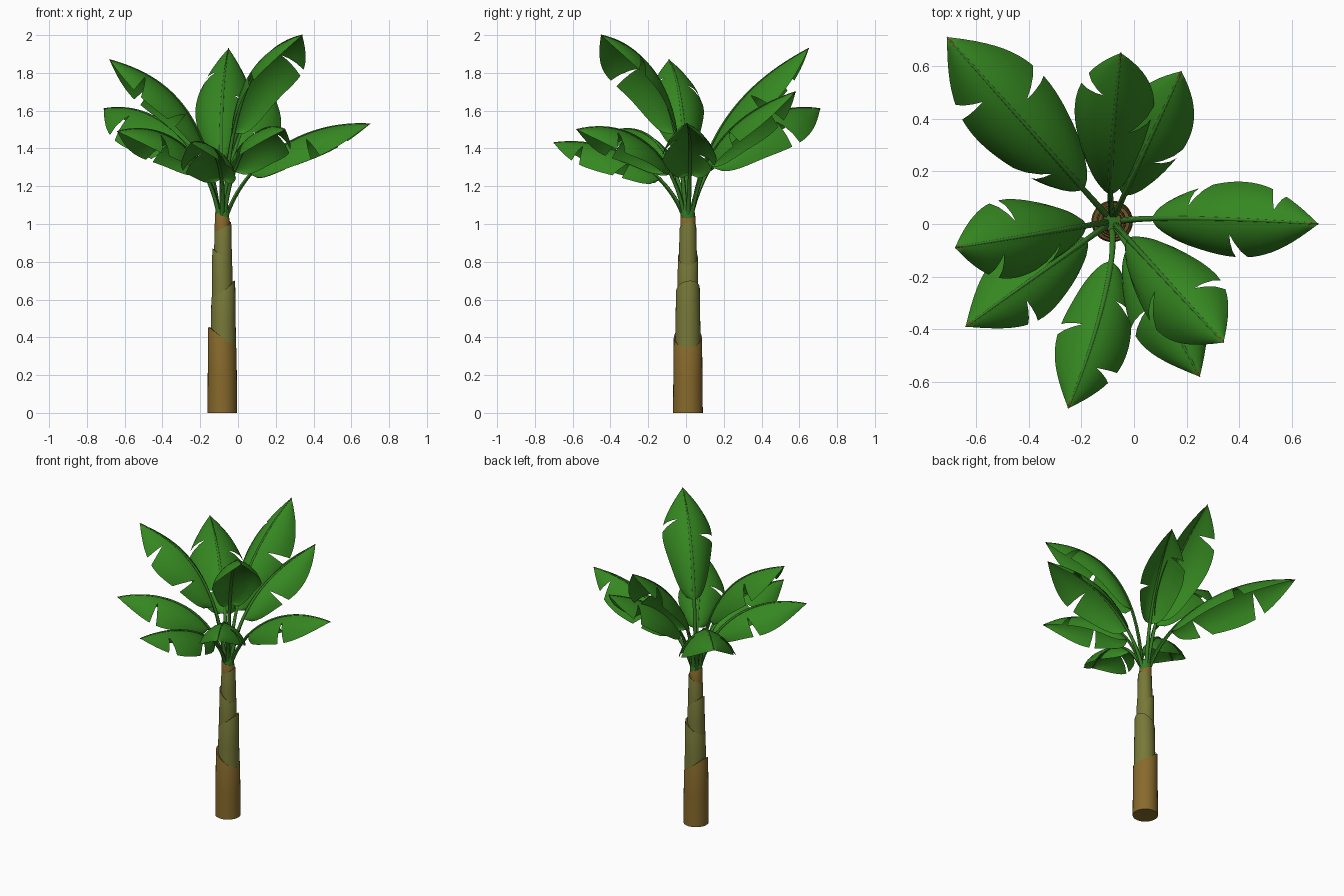
import bpy, bmesh, math
from mathutils import Vector

if "Cube" in bpy.data.objects:
    bpy.data.objects.remove(bpy.data.objects["Cube"])

def mat(name, rgb):
    m = bpy.data.materials.new(name)
    m.diffuse_color = (*rgb, 1)
    m.use_nodes = True
    m.node_tree.nodes["Principled BSDF"].inputs["Base Color"].default_value = m.diffuse_color
    return m

LEAF = mat("leaf_green", (0.036, 0.245, 0.015))
STEM = mat("stem_green", (0.036, 0.20, 0.018))
OLIVE = mat("olive_sheath", (0.185, 0.19, 0.04))
BROWN = mat("dry_brown_sheath", (0.245, 0.143, 0.025))
RIM = mat("sheath_rim_brown", (0.2, 0.10, 0.03))
CX, CY = -0.083, 0.01

def finish(bm, name, mats, smooth=40):
    bmesh.ops.remove_doubles(bm, verts=bm.verts, dist=0.0002)
    me = bpy.data.meshes.new(name)
    bm.to_mesh(me)
    bm.free()
    for m in mats:
        me.materials.append(m)
    ob = bpy.data.objects.new(name, me)
    bpy.context.collection.objects.link(ob)
    bpy.context.view_layer.objects.active = ob
    ob.select_set(True)
    bpy.ops.object.shade_smooth_by_angle(angle=math.radians(smooth))
    ob.select_set(False)
    return ob

def skin(bm, rings):
    """Join rings of vertices into a closed tube; returns faces ring by ring."""
    out = []
    n = len(rings[0])
    for a, b in zip(rings, rings[1:]):
        out.append([bm.faces.new((a[i], a[(i + 1) % n], b[(i + 1) % n], b[i])) for i in range(n)])
    bm.faces.new(rings[0][::-1])
    bm.faces.new(rings[-1])
    return out

# ---- trunk: nested sheaths with slanted tops
def sheath(name, x, z0, r0, z1, r1, slant, phi, m, n=28):
    bm = bmesh.new()
    rings = []
    for f, k in ((0, 1), (0.5, 1), (0.985, 1), (1, 0.98), (0.99, 0.8)):
        ring = []
        for i in range(n):
            a = 2 * math.pi * i / n
            r = (r0 + (r1 - r0) * f) * k
            top = z1 + slant * math.cos(a - phi)
            ring.append(bm.verts.new((x + r * math.cos(a), CY + r * math.sin(a), z0 + (top - z0) * f)))
        rings.append(ring)
    for f in skin(bm, rings)[3]:
        f.material_index = 1
    finish(bm, name, [m, RIM])

sheath("trunk_base_sheath", -0.083, 0.0, 0.079, 0.40, 0.075, 0.055, math.pi, BROWN)
sheath("trunk_sheath_2", -0.078, 0.30, 0.068, 0.655, 0.063, 0.045, 0.2, OLIVE)
sheath("trunk_sheath_3", -0.083, 0.55, 0.056, 0.825, 0.053, 0.045, math.pi, OLIVE)
sheath("trunk_sheath_4", -0.080, 0.72, 0.050, 0.985, 0.044, 0.025, 0.3, OLIVE)
sheath("trunk_top_sheath", -0.083, 0.90, 0.042, 1.045, 0.039, 0.015, math.pi, BROWN)
sheath("trunk_core", -0.083, 0.98, 0.037, 1.09, 0.036, 0.01, 1.0, STEM)

# ---- leaves
def bez(p, t):
    u = 1 - t
    return p[0] * u**3 + p[1] * 3 * u * u * t + p[2] * 3 * u * t * t + p[3] * t**3

def frame(p, t):
    d = (bez(p, min(t + 0.01, 1)) - bez(p, max(t - 0.01, 0))).normalized()
    flat = Vector((p[3].x - p[0].x, p[3].y - p[0].y, 0)).normalized()
    left = Vector((-flat.y, flat.x, 0))
    left = (left - d * left.dot(d)).normalized()
    return left, d.cross(left)

def rib(name, p):
    bm = bmesh.new()
    rings = []
    for k in range(25):
        t = k / 24
        l, n = frame(p, t)
        r = 0.010 * (1 - t) + 0.003
        c = bez(p, t)
        rings.append([bm.verts.new(c + r * (l * math.cos(a) + n * math.sin(a)))
                      for a in [math.pi * i / 3 for i in range(6)]])
    for f in skin(bm, rings)[-1]:
        f.material_index = 1          # dried tip
    finish(bm, name, [STEM, RIM], 60)

A0, A1 = math.radians(14), math.radians(58)   # droop angle at rib, added towards the edge
def blade_point(p, start, width, side, v, s):
    w = width * max(v, 0) ** 0.35 * (1 - v**3.5) / 0.715
    vv = min(1, v + 0.05 * s * (1 - v) * min(1, v * 4))   # veins sweep forward
    t = start + (1 - start) * vv
    l, n = frame(p, t)
    out = (math.sin(A0 + A1 * s) - math.sin(A0)) / A1
    down = (math.cos(A0) - math.cos(A0 + A1 * s)) / A1
    return bez(p, t) + l * side * out * w - n * down * w

def blade(name, p, start, width, tears):
    bm = bmesh.new()
    S = [0, 0.15, 0.3, 0.5, 0.75, 1.0]
    for side, cut in zip((1, -1), tears):
        cuts = [(0, 0)] + [(c, 0.045) for c in cut] + [(1, 0)]
        # each strip between two tears is its own grid, joined near the rib
        for (c0, g0), (c1, g1) in zip(cuts, cuts[1:]):
            rows = max(5, int((c1 - c0) * 22))
            grid = []
            for i in range(rows + 1):
                f = (i / rows) ** (1.6 if c0 == 0 else 1)   # finer rows at the round base
                row = []
                for s in S:
                    gap = max(0, (s - 0.3) / 0.7)
                    lo, hi = c0 + g0 * gap, c1 - g1 * gap
                    row.append(bm.verts.new(blade_point(p, start, width, side, lo + (hi - lo) * f, s)))
                grid.append(row)
            for a, b in zip(grid, grid[1:]):
                for j in range(len(S) - 1):
                    q = (a[j], b[j], b[j + 1], a[j + 1])
                    bm.faces.new(q if side < 0 else q[::-1])
    bmesh.ops.dissolve_degenerate(bm, dist=0.0003, edges=bm.edges)
    finish(bm, name, [LEAF], 50)

# tip, (reach fraction, height) of the two inner curve points, half width, blade start,
# sideways bend, tear positions on the left and right halves
LEAVES = [
    ((-0.71, 0.71, 1.61), (.12, 1.42), (.55, 1.66), .25, .26, 0, ((.18, .68), (.55,))),
    ((-0.05, 0.65, 1.93), (.10, 1.50), (.45, 1.75), .215, .26, .02, ((.74,), (.5,))),
    ((0.18, 0.58, 1.70), (.10, 1.42), (.45, 1.60), .19, .28, 0, ((.7,), (.36,))),
    ((0.70, 0.00, 1.53), (.12, 1.32), (.50, 1.55), .205, .29, .02, ((.25, .77), (.52,))),
    ((0.34, -0.45, 2.00), (.05, 1.75), (.50, 1.95), .22, .25, 0, ((.62,), (.45,))),
    ((0.25, -0.58, 1.50), (.10, 1.38), (.50, 1.57), .205, .27, .01, ((.66,), (.48,))),
    ((-0.25, -0.70, 1.43), (.12, 1.30), (.55, 1.47), .195, .29, .05, ((.27, .72), (.48,))),
    ((-0.64, -0.39, 1.49), (.10, 1.37), (.50, 1.56), .205, .27, 0, ((.62,), (.4,))),
    ((-0.68, -0.09, 1.87), (.10, 1.60), (.45, 1.78), .215, .26, 0, ((.25, .7), (.58,))),
]
for i, (tip, c1, c2, width, start, bend, tears) in enumerate(LEAVES, 1):
    tip = Vector(tip)
    flat = Vector((tip.x - CX, tip.y - CY, 0))
    side = Vector((-flat.y, flat.x, 0)).normalized() * bend
    root = Vector((CX, CY, 0)) + flat.normalized() * 0.018
    p = [root + Vector((0, 0, 1.03)),
         root + flat * c1[0] + side + Vector((0, 0, c1[1])),
         root + flat * c2[0] + side + Vector((0, 0, c2[1])), tip]
    rib("leaf_rib_%d" % i, p)
    blade("leaf_blade_%d" % i, p, start, width, tears)
